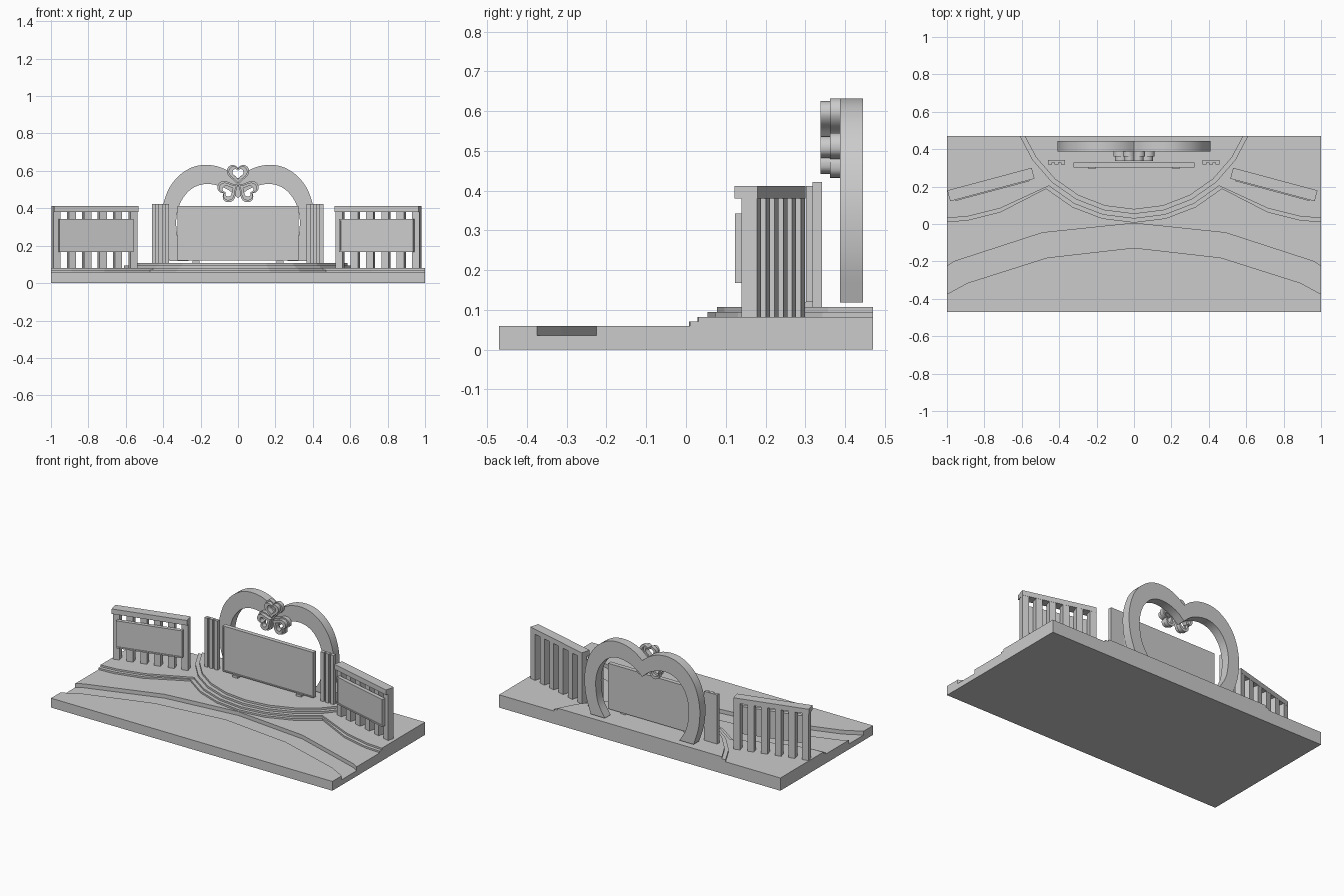
import bpy, bmesh, math
from mathutils import Matrix, Vector

if "Cube" in bpy.data.objects:
    bpy.data.objects.remove(bpy.data.objects["Cube"])

stone = bpy.data.materials.new("plain_grey")
stone.diffuse_color = (0.6, 0.6, 0.6, 1)
stone.use_nodes = True
stone.node_tree.nodes["Principled BSDF"].inputs["Base Color"].default_value = stone.diffuse_color


def finish(name, bm, matrix=None, smooth=False):
    if matrix:
        bm.transform(matrix)
    bmesh.ops.recalc_face_normals(bm, faces=bm.faces)
    mesh = bpy.data.meshes.new(name)
    bm.to_mesh(mesh)
    bm.free()
    mesh.materials.append(stone)
    ob = bpy.data.objects.new(name, mesh)
    bpy.context.collection.objects.link(ob)
    if smooth:
        bpy.ops.object.select_all(action='DESELECT')
        ob.select_set(True)
        bpy.context.view_layer.objects.active = ob
        bpy.ops.object.shade_smooth_by_angle(angle=math.radians(30))
    return ob


def add_box(bm, x0, x1, y0, y1, z0, z1):
    m = Matrix.Translation(((x0 + x1) / 2, (y0 + y1) / 2, (z0 + z1) / 2))
    m = m @ Matrix.Diagonal((x1 - x0, y1 - y0, z1 - z0, 1))
    return bmesh.ops.create_cube(bm, size=1, matrix=m)['verts']


def box(name, *dims, matrix=None):
    bm = bmesh.new()
    add_box(bm, *dims)
    return finish(name, bm, matrix)


def slab(name, outline, z0, z1):
    """Flat plan outline raised from z0 to z1."""
    bm = bmesh.new()
    face = bm.faces.new([bm.verts.new((x, y, z0)) for x, y in outline])
    ext = bmesh.ops.extrude_face_region(bm, geom=[face], use_keep_orig=True)
    for v in ext['geom']:
        if isinstance(v, bmesh.types.BMVert):
            v.co.z = z1
    return finish(name, bm)


def framed_panel(name, *dims, border=0.012, depth=0.005, matrix=None):
    """Board with a recessed front field."""
    bm = bmesh.new()
    add_box(bm, *dims)
    bm.normal_update()
    front = min(bm.faces, key=lambda f: f.calc_center_median().y)
    bmesh.ops.inset_individual(bm, faces=[front], thickness=border)
    inner = bmesh.ops.extrude_discrete_faces(bm, faces=[front])['faces'][0]
    bmesh.ops.translate(bm, verts=inner.verts, vec=(0, depth, 0))
    return finish(name, bm, matrix)


def band(name, outer, inner, y0, y1, closed):
    """Band between two matching outlines in the xz plane."""
    bm = bmesh.new()
    rows = [[bm.verts.new((p[0], y, p[1])) for p in line]
            for line, y in ((outer, y0), (inner, y0), (inner, y1), (outer, y1))]
    n = len(outer)
    for i in range(n if closed else n - 1):
        j = (i + 1) % n
        for k in range(4):
            a, b = rows[k], rows[(k + 1) % 4]
            bm.faces.new((a[i], a[j], b[j], b[i]))
    if not closed:
        bm.faces.new([r[0] for r in rows])
        bm.faces.new([r[-1] for r in rows])
    return finish(name, bm, smooth=True)


def spline(points, steps=4):
    """Smooth curve through the points."""
    p = [Vector(q) for q in points]
    p = [2 * p[0] - p[1]] + p + [2 * p[-1] - p[-2]]
    out = []
    for i in range(1, len(p) - 2):
        a, b, c, d = p[i - 1:i + 3]
        for s in range(steps):
            t = s / steps
            out.append(0.5 * (2 * b + (c - a) * t + (2 * a - 5 * b + 4 * c - d) * t * t
                              + (3 * b - a - 3 * c + d) * t ** 3))
    return out + [p[-2]]


def mirrored(half):
    """Left half (ending on x = 0) followed by its mirror image."""
    return list(half) + [(-x, y) for x, y in reversed(half[:-1])]


# Ground with a sunken curved path
kerb_front = mirrored([(-1, -.375), (-.89, -.315), (-.465, -.18), (0, -.127)])
kerb_back = mirrored([(-1, -.225), (-.96, -.2), (-.49, -.047), (0, .004)])
box("ground_bed", -1, 1, -.47, .47, 0, .035)
slab("front_ground", kerb_front + [(1, -.47), (-1, -.47)], .035, .06)
slab("rear_ground", kerb_back + [(1, .47), (-1, .47)], .035, .06)

# Terraces: two full-width steps, two round steps
ARC_Y = .71


def arc(radius, degrees):
    a = math.radians(degrees)
    return (-radius * math.sin(a), ARC_Y - radius * math.cos(a))


for i, (r, dy) in enumerate(((.703, 0), (.681, .022))):
    half = [(-1, .01 + dy), (-.89, .018 + dy), (-.715, .062 + dy)]
    half += [arc(r, d) for d in (42, 28, 14, 0)]
    slab(f"wide_step_{i + 1}", mirrored(half) + [(1, .47), (-1, .47)],
         .06 + .011 * i, .071 + .011 * i)
for i, r in enumerate((.656, .632)):
    end = math.degrees(math.acos((ARC_Y - .47) / r))
    half = [arc(r, d) for d in (end, 56, 42, 28, 14, 0)]
    slab(f"round_step_{i + 1}", mirrored(half), .082 + .0125 * i, .0945 + .0125 * i)

# Angled side fences with notice panels
for side, cx, turn in (("left", -.765, 15), ("right", .748, -15)):
    m = Matrix.Translation((cx, .211, 0)) @ Matrix.Rotation(math.radians(turn), 4, 'Z')
    box(f"{side}_fence_rail", -.2335, .2335, -.03, .03, .38, .412, matrix=m)
    bm = bmesh.new()
    for k in range(6):
        x = -.2125 + .085 * k
        add_box(bm, x - .02, x + .02, -.012, .029, .082, .38)
    finish(f"{side}_fence_bars", bm, m)
    framed_panel(f"{side}_fence_panel", -.205, .205, -.036, -.012, .167, .343, matrix=m)

# Central board on two feet
framed_panel("main_board", -.323, .323, .302, .33, .12, .412, border=.01)
for side, x in (("left", -.225), ("right", .225)):
    box(f"{side}_board_foot", x - .018, x + .018, .293, .32, .107, .12)

# Fluted pillars either side of the board
for side, x in (("left", -.415), ("right", .411)):
    bm = bmesh.new()
    add_box(bm, x - .046, x + .046, .33, .342, .107, .422)
    for k in (-1, 0, 1):
        add_box(bm, x + .035 * k - .011, x + .035 * k + .011, .318, .33, .107, .422)
    finish(f"{side}_pillar", bm)

# Heart-shaped arch
outer = spline([(-.365, .118), (-.398, .22), (-.41, .32), (-.402, .41), (-.372, .5),
                (-.32, .57), (-.25, .617), (-.18, .632), (-.11, .624), (-.05, .598), (0, .56)])
inner = spline([(-.265, .118), (-.312, .2), (-.329, .29), (-.328, .36), (-.308, .43),
                (-.27, .485), (-.225, .517), (-.17, .53), (-.11, .522), (-.05, .497), (0, .455)])
band("heart_arch", mirrored([tuple(p) for p in outer]),
     mirrored([tuple(p) for p in inner]), .388, .445, False)

# Three-leaf ornament made of heart-shaped rings
LEAF = spline([(0, 0), (.022, .024), (.048, .045), (.06, .07), (.052, .095),
               (.03, .107), (.01, .1), (0, .09)], 3)


def leaf(angle, scale):
    pts = [(p.x, p.y) for p in LEAF] + [(-p.x, p.y) for p in reversed(LEAF[1:-1])]
    c, s = math.cos(angle), math.sin(angle)
    res = []
    for x, y in pts:
        x, y = x * scale, .062 + (y - .062) * scale
        res.append((x * c - y * s, .525 + x * s + y * c))
    return res


for i, deg in enumerate((0, 120, 240)):
    a = math.radians(deg)
    band(f"leaf_ring_{i + 1}", leaf(a, 1), leaf(a, .72), .362, .388, True)
    band(f"leaf_inner_ring_{i + 1}", leaf(a, .84), leaf(a, .5), .338, .37, True)
